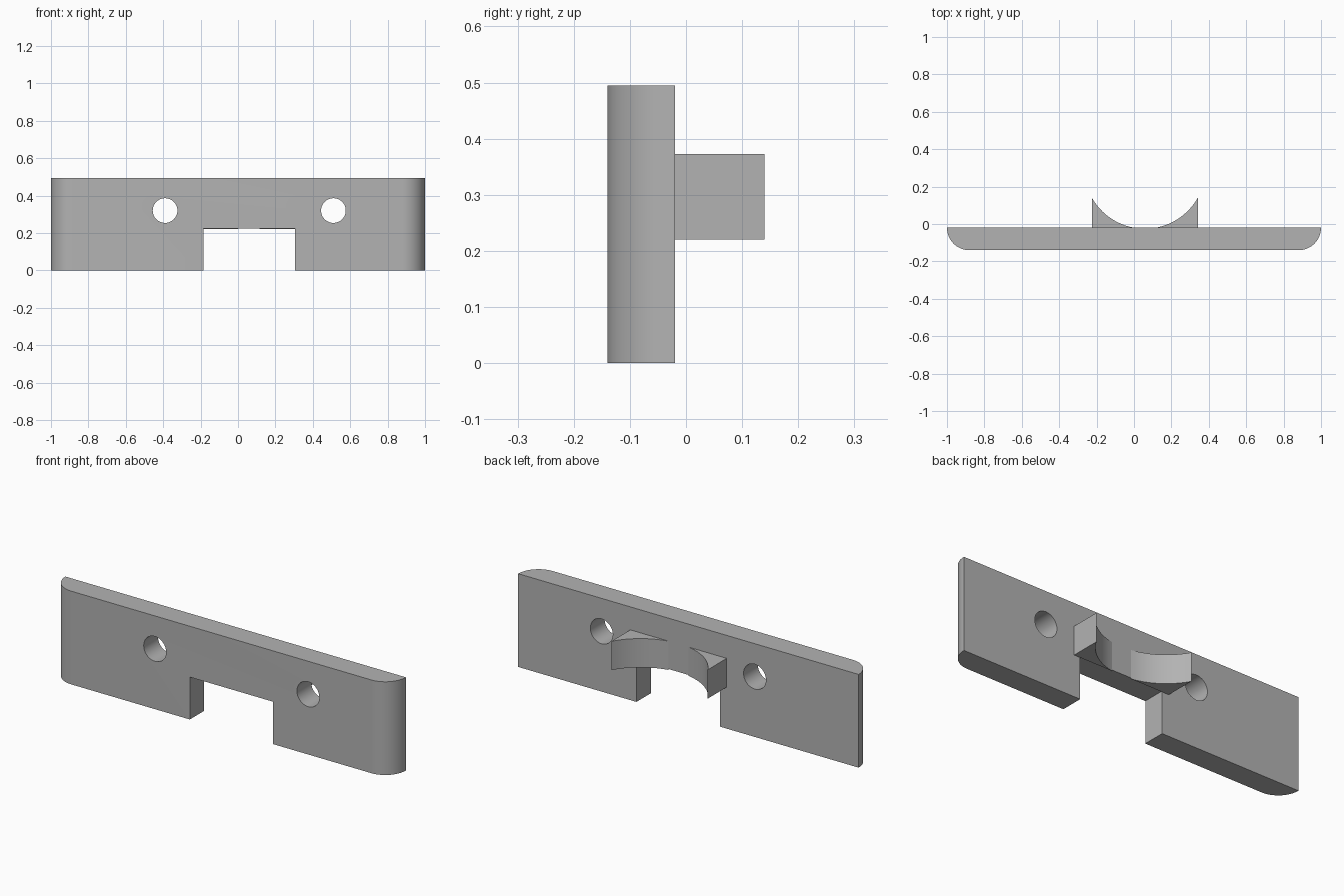
import bpy, bmesh, math
from mathutils import Matrix

if "Cube" in bpy.data.objects:
    bpy.data.objects.remove(bpy.data.objects["Cube"])

grey = bpy.data.materials.new("plain grey")
grey.use_nodes = True
grey.diffuse_color = (0.45, 0.45, 0.45, 1)
grey.node_tree.nodes["Principled BSDF"].inputs["Base Color"].default_value = grey.diffuse_color

FRONT, BACK = -0.14, -0.02
HEIGHT = 0.495
RADIUS = BACK - FRONT


def arc(cx, cy, r, start, end, steps):
    """Points on an arc, angles in degrees."""
    angles = [math.radians(start + (end - start) * i / steps) for i in range(steps + 1)]
    return [(cx + r * math.cos(a), cy + r * math.sin(a)) for a in angles]


def extrude(name, outlines, z0, z1):
    """Raise plan outlines (counter-clockwise) into solids."""
    bm = bmesh.new()
    for outline in outlines:
        face = bm.faces.new([bm.verts.new((x, y, z0)) for x, y in outline])
        top = bmesh.ops.extrude_face_region(bm, geom=[face])["geom"]
        verts = [v for v in top if isinstance(v, bmesh.types.BMVert)]
        bmesh.ops.translate(bm, verts=verts, vec=(0, 0, z1 - z0))
    bmesh.ops.recalc_face_normals(bm, faces=bm.faces)
    mesh = bpy.data.meshes.new(name)
    bm.to_mesh(mesh)
    bm.free()
    obj = bpy.data.objects.new(name, mesh)
    bpy.context.collection.objects.link(obj)
    mesh.materials.append(grey)
    return obj


def activate(obj):
    bpy.ops.object.select_all(action="DESELECT")
    obj.select_set(True)
    bpy.context.view_layer.objects.active = obj


def cut(obj, cutter):
    """Subtract the cutter and discard it."""
    cutter.hide_render = True
    mod = obj.modifiers.new("cut", "BOOLEAN")
    mod.operation, mod.solver, mod.object = "DIFFERENCE", "EXACT", cutter
    activate(obj)
    bpy.ops.object.modifier_apply(modifier=mod.name)
    bpy.data.objects.remove(cutter)


# Plate with rounded front corners
outline = (arc(-1 + RADIUS, BACK, RADIUS, 180, 270, 16)
           + arc(1 - RADIUS, BACK, RADIUS, 270, 360, 16))
plate = extrude("mounting_plate", [outline], 0, HEIGHT)

# Notch in the lower edge
notch = [(-0.185, -0.3), (0.305, -0.3), (0.305, 0.3), (-0.185, 0.3)]
cut(plate, extrude("notch_cutter", [notch], -0.1, 0.225))

# Screw holes
for x in (-0.39, 0.51):
    circle = arc(0, 0, 0.066, 0, 360, 48)[:-1]
    cutter = extrude("hole_cutter", [circle], -0.3, 0.3)
    cutter.data.transform(Matrix.Translation((x, 0, 0.32)) @ Matrix.Rotation(math.pi / 2, 4, "X"))
    cut(plate, cutter)

# Curved cradle: two horns left by a round scoop that reaches the plate
MID, HALF, TIP, SCOOP = 0.058, 0.283, 0.14, 0.325
centre_y = TIP + math.sqrt(SCOOP ** 2 - HALF ** 2)
outer = math.degrees(math.asin(HALF / SCOOP))
inner = math.degrees(math.acos((centre_y - BACK) / SCOOP)) if centre_y - BACK < SCOOP else 0
horns = []
for side in (-1, 1):
    curve = arc(MID, centre_y, SCOOP, 270 + side * inner, 270 + side * outer, 12)
    horns.append(curve + [(MID + side * HALF, BACK)])
cradle = extrude("curved_cradle", horns, 0.22, 0.373)

for obj in (plate, cradle):
    activate(obj)
    bpy.ops.object.shade_smooth_by_angle(angle=math.radians(30))
